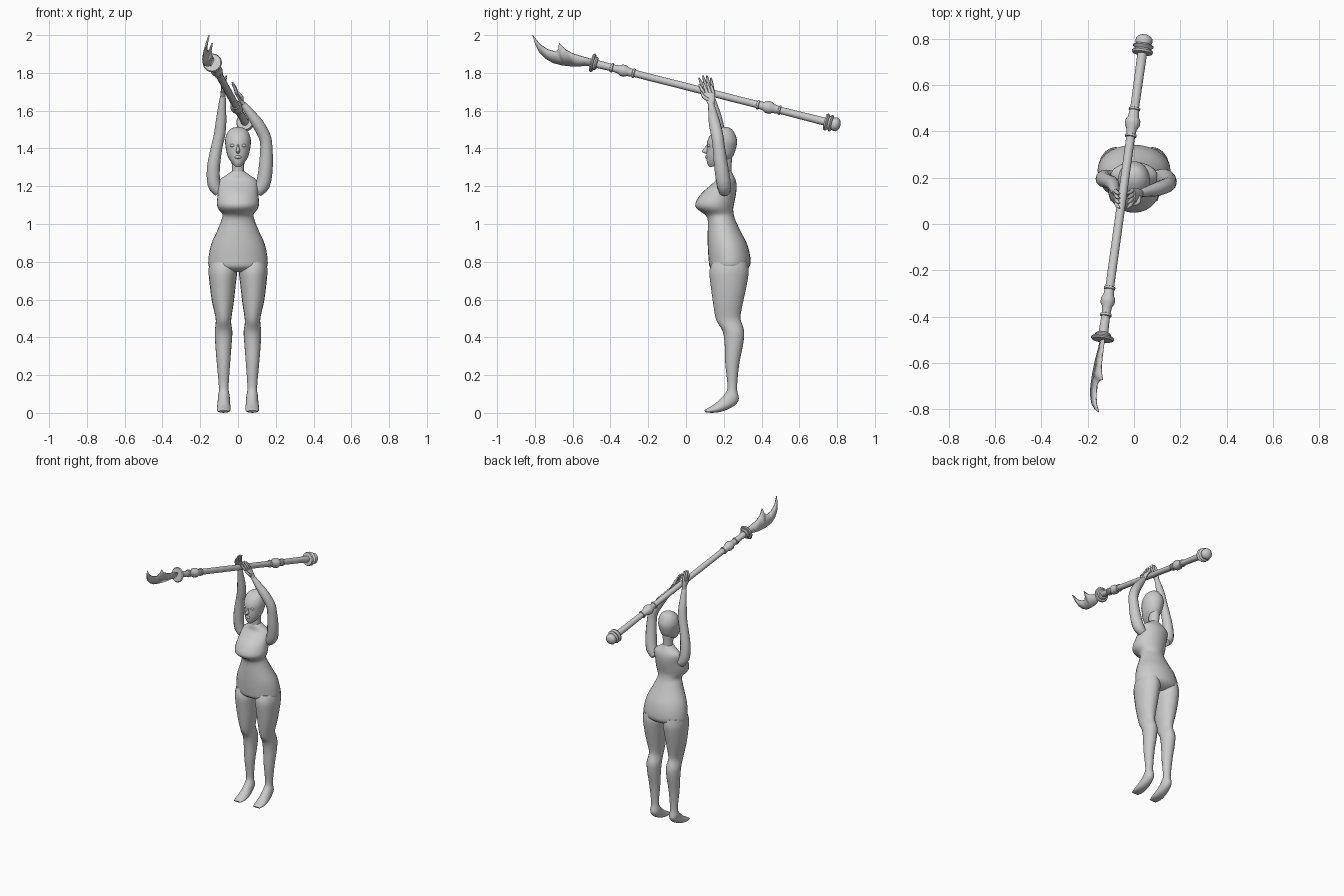
import bpy, bmesh, math
from mathutils import Vector


def refine(rows, n=3):
    """Catmull-Rom interpolation of rows of numbers."""
    out = []
    for i in range(len(rows) - 1):
        p0, p1 = rows[max(i - 1, 0)], rows[i]
        p2, p3 = rows[i + 1], rows[min(i + 2, len(rows) - 1)]
        for k in range(n):
            t = k / n
            out.append([0.5 * (2 * b + (c - a) * t + (2 * a - 5 * b + 4 * c - d) * t * t
                        + (3 * b - a - 3 * c + d) * t ** 3) for a, b, c, d in zip(p0, p1, p2, p3)])
    return out + [list(rows[-1])]


def skin(name, rings, angle=50):
    """Bridge a list of equal vertex rings and cap the ends."""
    bm = bmesh.new()
    vs = [[bm.verts.new(p) for p in r] for r in rings]
    n = len(vs[0])
    for a, b in zip(vs, vs[1:]):
        for i in range(n):
            j = (i + 1) % n
            bm.faces.new((a[i], a[j], b[j], b[i]))
    bm.faces.new(vs[0][::-1])
    bm.faces.new(vs[-1])
    bmesh.ops.recalc_face_normals(bm, faces=bm.faces)
    return finish(name, bm, angle)


def finish(name, bm, angle=50):
    me = bpy.data.meshes.new(name)
    bm.to_mesh(me)
    bm.free()
    ob = bpy.data.objects.new(name, me)
    bpy.context.collection.objects.link(ob)
    bpy.ops.object.select_all(action='DESELECT')
    ob.select_set(True)
    bpy.context.view_layer.objects.active = ob
    bpy.ops.object.shade_smooth_by_angle(angle=math.radians(angle))
    return ob


def loft(name, rows, sides=20, n=3):
    """Rows: x0, x1, front y, front z, back y, back z of each elliptical section."""
    rings = []
    for x0, x1, ya, za, yb, zb in refine(rows, n):
        ring = []
        for i in range(sides):
            a = 2 * math.pi * i / sides
            c, s = math.cos(a), math.sin(a)
            ring.append(((x0 + x1) / 2 + (x1 - x0) / 2 * c,
                         (ya + yb) / 2 + (yb - ya) / 2 * s,
                         (za + zb) / 2 + (zb - za) / 2 * s))
        rings.append(ring)
    return skin(name, rings)


def tube(name, rows, ref=(0, 1, 0), sides=12, n=3, angle=50):
    """Rows: x, y, z, radius along a path."""
    rows = refine(rows, n) if n > 1 else rows
    pts = [Vector(r[:3]) for r in rows]
    rings = []
    for i, p in enumerate(pts):
        t = (pts[min(i + 1, len(pts) - 1)] - pts[max(i - 1, 0)]).normalized()
        u = Vector(ref).cross(t).normalized()
        v = t.cross(u)
        rings.append([p + rows[i][3] * (u * math.cos(a) + v * math.sin(a))
                      for a in (2 * math.pi * k / sides for k in range(sides))])
    return skin(name, rings, angle)


def mirror(ob):
    piv = ob.modifiers.new("mirror", 'MIRROR')
    piv.use_axis[0] = True
    return ob


def level(w, ya, yb, z):
    return (-w, w, ya, z, yb, z)


def ball(name, loc, size):
    bm = bmesh.new()
    bmesh.ops.create_uvsphere(bm, u_segments=14, v_segments=8, radius=1)
    bmesh.ops.scale(bm, vec=size, verts=bm.verts)
    bmesh.ops.translate(bm, vec=loc, verts=bm.verts)
    return finish(name, bm)


# Torso, from hips to shoulders
loft("torso", [level(.10, .17, .29, .745), level(.15, .128, .332, .77), level(.157, .12, .342, .81),
               level(.143, .115, .325, .89), level(.112, .115, .29, .96), level(.088, .115, .262, 1.02),
               level(.082, .10, .253, 1.05), level(.104, .058, .25, 1.08), level(.112, .05, .255, 1.11),
               level(.107, .08, .265, 1.16), level(.104, .13, .268, 1.205), level(.095, .16, .262, 1.235),
               level(.06, .165, .25, 1.26), level(.034, .17, .24, 1.28)], 28)
loft("neck", [level(.036, .168, .242, 1.25), level(.032, .168, .24, 1.29), level(.036, .16, .245, 1.36)], 16)

# Head and face
loft("head", [(-.015, .015, .124, 1.302, .16, 1.305), (-.036, .036, .112, 1.322, .222, 1.332),
              (-.055, .055, .108, 1.36, .25, 1.36), level(.066, .11, .267, 1.41),
              level(.068, .115, .27, 1.445), level(.056, .138, .256, 1.484),
              level(.032, .172, .236, 1.507), level(.004, .2, .21, 1.514)], 24)
loft("nose", [level(.005, .113, .13, 1.425), level(.007, .098, .13, 1.405),
              level(.012, .083, .13, 1.384), level(.006, .098, .13, 1.374)], 10)
ball("lips", (0, .11, 1.354), (.018, .01, .009))
mirror(ball("eye", (.028, .122, 1.415), (.015, .009, .008)))

# Legs with raised heels
mirror(loft("leg", [(.01, .15, .14, .80, .325, .80), (.004, .156, .124, .75, .332, .75),
                    (.012, .15, .13, .68, .322, .68), (.022, .138, .142, .59, .303, .59),
                    (.034, .12, .155, .51, .288, .51), (.036, .118, .168, .475, .295, .475),
                    (.03, .123, .195, .43, .308, .43), (.034, .12, .205, .36, .302, .36),
                    (.042, .112, .208, .26, .282, .26), (.05, .101, .22, .14, .27, .13),
                    (.044, .106, .207, .102, .28, .075), (.042, .108, .175, .068, .258, .04),
                    (.039, .112, .145, .042, .205, .012), (.041, .111, .115, .025, .155, .001),
                    (.05, .102, .096, .013, .105, .002)]))

# Raised arms
tube("left_arm", [(.10, .205, 1.17, .03), (.132, .2, 1.21, .038), (.147, .187, 1.30, .037),
                  (.15, .173, 1.41, .032), (.14, .166, 1.465, .032), (.105, .152, 1.53, .031),
                  (.065, .142, 1.585, .024), (.028, .133, 1.635, .016)])
tube("right_arm", [(-.10, .205, 1.17, .028), (-.127, .2, 1.21, .034), (-.13, .192, 1.30, .034),
                   (-.112, .184, 1.41, .03), (-.098, .178, 1.47, .03), (-.09, .168, 1.54, .028),
                   (-.085, .152, 1.61, .022), (-.08, .135, 1.675, .015)])


# Hands: palm, four fanned fingers and a thumb
def hand(side, wrist, knuckle, tip):
    w, k, t = Vector(wrist), Vector(knuckle), Vector(tip)
    x = .013
    loft(side + "_palm", [(p.x - x, p.x + x, p.y - h, p.z, p.y + h, p.z)
                          for p, h in ((w, .016), (w.lerp(k, .5), .027), (k, .032))], 12)
    for i in range(4):
        f = i - 1.5
        a = k + Vector((0, f * .016, -.006))
        b = t + Vector((0, f * .021, -.006 * f * f))
        m = a.lerp(b, .55) + Vector((.004 if t.x < k.x else -.004, 0, 0))
        tube(side + "_finger", [(*a, .009), (*m, .008), (*b, .004)], sides=8)
    a = w.lerp(k, .3)
    tube(side + "_thumb", [(*a, .010), (a.x, a.y - .035, a.z + .022, .009),
                           (a.x + (t.x - a.x) * .4, a.y - .048, a.z + .048, .005)], ref=(1, 0, 0), sides=8)


hand("left", (.03, .133, 1.632), (-.006, .122, 1.695), (-.03, .1, 1.752))
hand("right", (-.08, .137, 1.67), (-.077, .115, 1.73), (-.062, .1, 1.787))

# Polearm shaft: guard, collars and pommel turned about one slanted axis
start, end = Vector((-.135, -.49, 1.852)), Vector((.043, .79, 1.528))
axis = (end - start).normalized()
profile = [(-.012, .022), (-.011, .046), (-.004, .051), (.003, .046), (.004, .034), (.012, .036),
           (.02, .030), (.022, .021), (.095, .019), (.097, .025), (.107, .025), (.109, .019),
           (.14, .022), (.155, .031), (.175, .031), (.19, .023), (.215, .021), (.217, .025),
           (.226, .025), (.228, .019), (.90, .019), (.902, .025), (.912, .025), (.914, .02),
           (.935, .022), (.955, .033), (.975, .033), (.99, .024), (1.02, .021), (1.022, .025),
           (1.03, .025), (1.032, .019), (1.275, .021), (1.277, .043), (1.286, .047), (1.293, .04),
           (1.296, .034), (1.302, .04), (1.308, .046), (1.315, .04), (1.317, .033), (1.33, .037),
           (1.342, .036), (1.352, .028), (1.358, .016), (1.36, .004)]
tube("pole", [(*(start + axis * s), r) for s, r in profile], ref=(1, 0, 0), sides=18, n=1, angle=35)

# Curved blade with a back spike, outlined in y and z, leaning about the shaft axis
outline = [(-.485, 1.868), (-.55, 1.887), (-.60, 1.902), (-.637, 1.922), (-.672, 1.958), (-.675, 1.925),
           (-.692, 1.912), (-.735, 1.925), (-.775, 1.953), (-.812, 2.0), (-.797, 1.95), (-.775, 1.908),
           (-.74, 1.874), (-.70, 1.852), (-.65, 1.840), (-.59, 1.834), (-.53, 1.838), (-.485, 1.834)]
bm = bmesh.new()
verts = []
for y, z in outline:
    c = start + (end - start) * ((y - start.y) / (end.y - start.y))
    verts.append(bm.verts.new((c.x + .4 * (z - c.z), y, z)))
bm.faces.new(verts)
bmesh.ops.triangulate(bm, faces=bm.faces)
blade = finish("blade", bm, 20)
sol = blade.modifiers.new("thickness", 'SOLIDIFY')
sol.thickness = .007
sol.offset = 0
